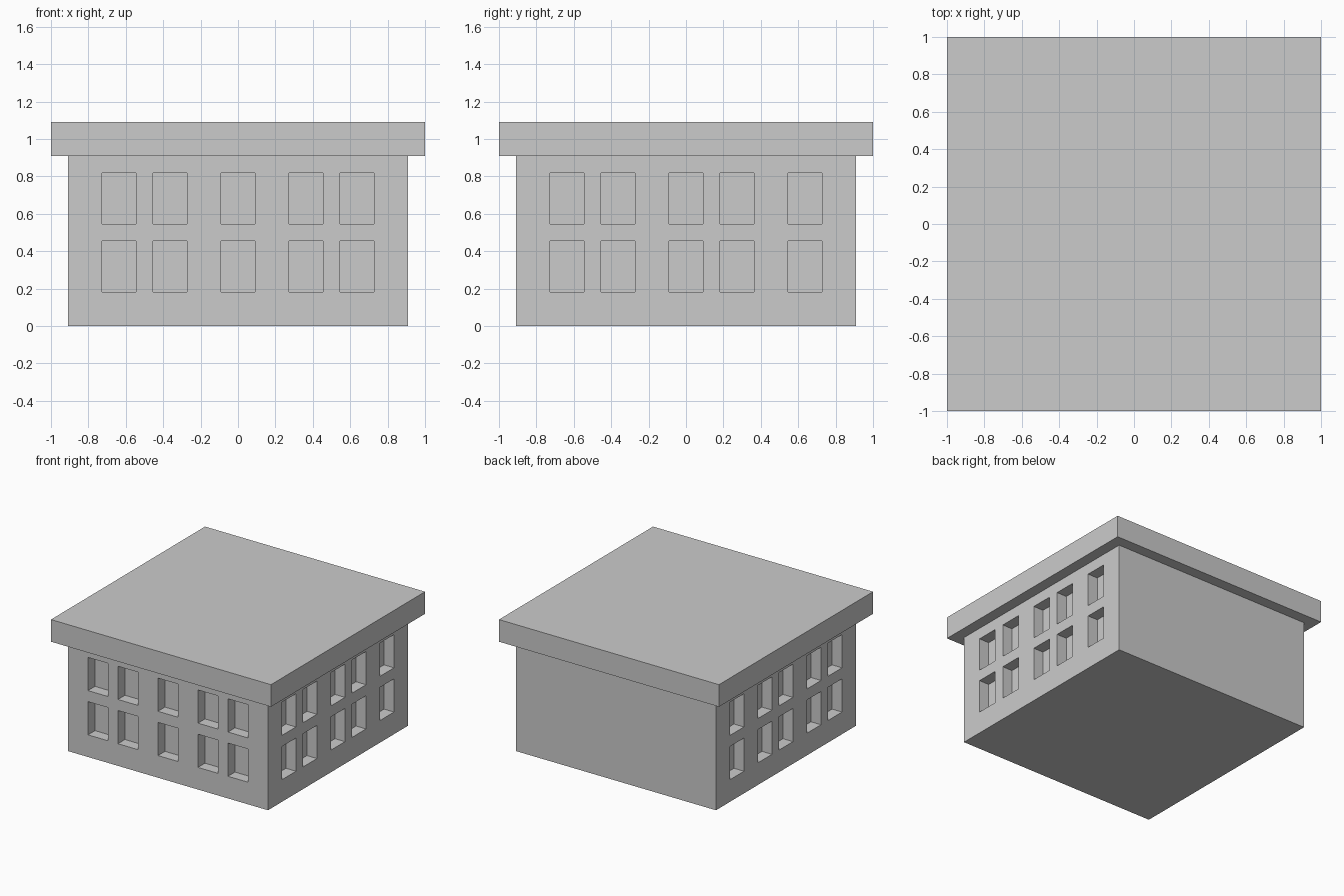
import bpy, bmesh
from mathutils import Vector

cube = bpy.data.objects.get("Cube")
if cube:
    bpy.data.objects.remove(cube, do_unlink=True)

U = 1 / 11                      # building module
HALF = 10 * U                   # half width and height of the walls
WIN_W, WIN_H, DEPTH = 2 * U, 3 * U, U
FRONT_X = [-7 * U, -4 * U, 0, 4 * U, 7 * U]
SIDE_Y = [-7 * U, -4 * U, 0, 3 * U, 7 * U]
ROWS_Z = [3.5 * U, 7.5 * U]

grey = bpy.data.materials.new("plain grey")
grey.use_nodes = True
colour = (0.6, 0.6, 0.6, 1)
grey.diffuse_color = colour
grey.node_tree.nodes["Principled BSDF"].inputs["Base Color"].default_value = colour


def box(size, z0, z1):
    bm = bmesh.new()
    bmesh.ops.create_cube(bm, size=1)
    bmesh.ops.scale(bm, vec=(size, size, z1 - z0), verts=bm.verts)
    bmesh.ops.translate(bm, vec=(0, 0, (z0 + z1) / 2), verts=bm.verts)
    return bm


def finish(bm, name):
    bmesh.ops.recalc_face_normals(bm, faces=bm.faces)
    mesh = bpy.data.meshes.new(name)
    bm.to_mesh(mesh)
    bm.free()
    mesh.materials.append(grey)
    obj = bpy.data.objects.new(name, mesh)
    bpy.context.collection.objects.link(obj)


def cut(bm, axis, centres, width):
    # slice the walls along both edges of every window
    normal = Vector((0, 0, 0))
    normal[axis] = 1
    for c in centres:
        for side in (-0.5, 0.5):
            geom = bm.verts[:] + bm.edges[:] + bm.faces[:]
            bmesh.ops.bisect_plane(bm, geom=geom, dist=1e-5,
                                   plane_co=normal * (c + side * width), plane_no=normal)


def near(value, centres):
    return any(abs(value - c) < 0.01 for c in centres)


def is_window(face):
    p, n = face.calc_center_median(), face.normal
    if not near(p.z, ROWS_Z):
        return False
    if n.y < -0.9:
        return near(p.x, FRONT_X)
    return abs(n.x) > 0.9 and near(p.y, SIDE_Y)


# Walls with recessed windows on the front and both sides, plain back
walls = box(2 * HALF, 0, HALF)
cut(walls, 0, FRONT_X, WIN_W)
cut(walls, 1, SIDE_Y, WIN_W)
cut(walls, 2, ROWS_Z, WIN_H)
walls.normal_update()
windows = [f for f in walls.faces if is_window(f)]
panes = bmesh.ops.extrude_discrete_faces(walls, faces=windows)["faces"]
for pane in panes:
    pane.normal_update()
    bmesh.ops.translate(walls, vec=-pane.normal * DEPTH, verts=pane.verts)
finish(walls, "walls")

# Flat overhanging roof slab
finish(box(2, HALF, 12 * U), "roof_slab")
